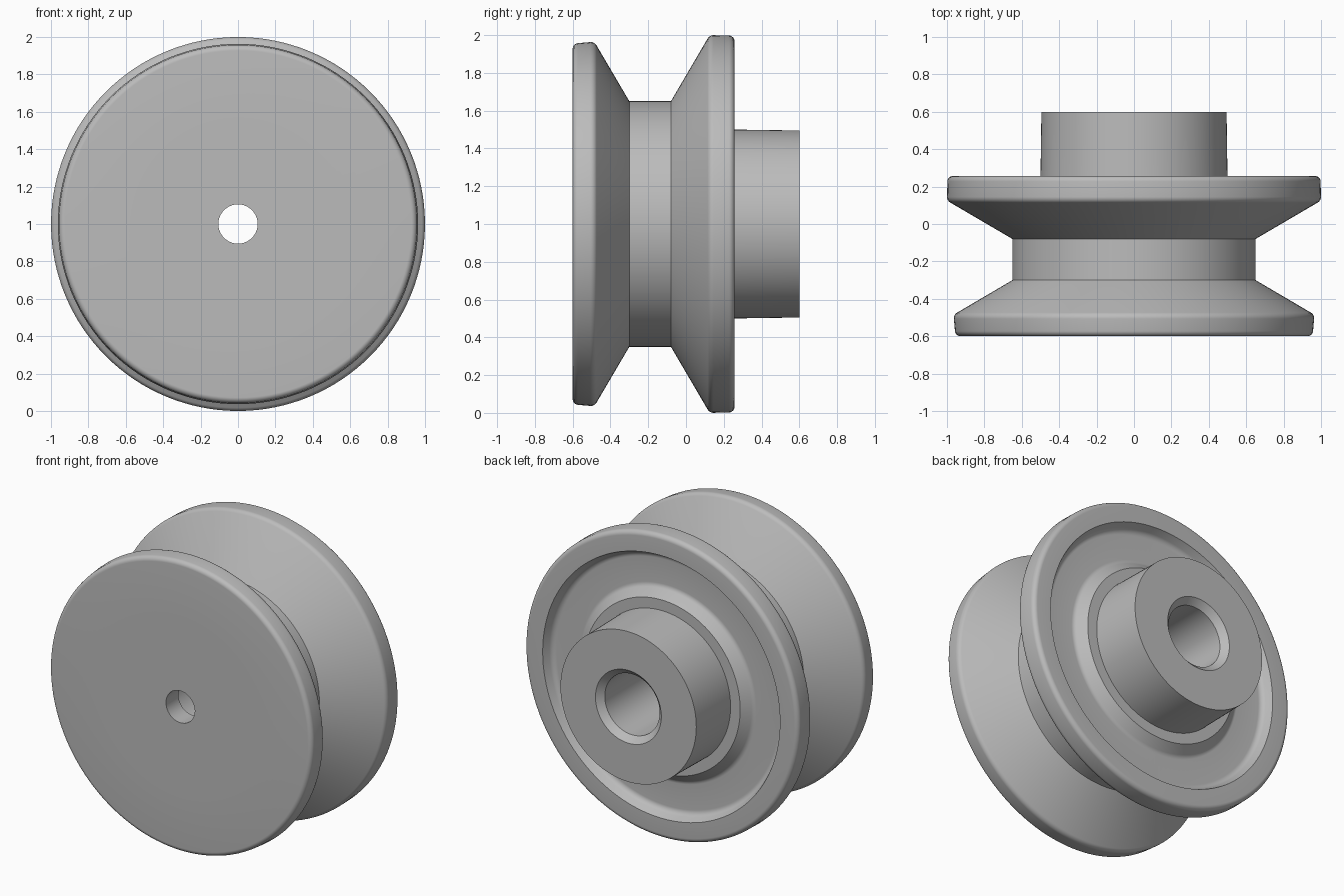
import bpy, bmesh, math
from mathutils import Matrix, Vector

cube = bpy.data.objects.get("Cube")
if cube:
    bpy.data.objects.remove(cube, do_unlink=True)

SEGMENTS = 128
AXIS_HEIGHT = 1.0

metal = bpy.data.materials.new("light grey")
metal.use_nodes = True
grey = (0.5, 0.5, 0.5, 1)
metal.diffuse_color = grey
metal.node_tree.nodes["Principled BSDF"].inputs["Base Color"].default_value = grey


def rounded(corners, steps=6):
    """Turn (radius, y, fillet) corners into a closed outline with round corners."""
    outline = []
    for i, (r, y, fillet) in enumerate(corners):
        p = Vector((r, y))
        if not fillet:
            outline.append(p)
            continue
        a = (Vector(corners[i - 1][:2]) - p).normalized()
        b = (Vector(corners[(i + 1) % len(corners)][:2]) - p).normalized()
        half = a.angle(b) / 2
        centre = p + (a + b).normalized() * fillet / math.sin(half)
        start = p + a * fillet / math.tan(half) - centre
        end = p + b * fillet / math.tan(half) - centre
        for k in range(steps + 1):
            t = k / steps
            outline.append(centre + start.lerp(end, t).normalized() * fillet)
    return outline


def lathe(name, corners):
    """Revolve a closed outline about the y axis."""
    bm = bmesh.new()
    rings = []
    outline = rounded(corners)
    for s in range(SEGMENTS):
        turn = Matrix.Rotation(math.tau * s / SEGMENTS, 3, 'Y')
        rings.append([bm.verts.new(turn @ Vector((0, p.y, p.x))) for p in outline])
    n = len(outline)
    for s in range(SEGMENTS):
        here, there = rings[s], rings[(s + 1) % SEGMENTS]
        for i in range(n):
            j = (i + 1) % n
            bm.faces.new((here[i], here[j], there[j], there[i]))
    bmesh.ops.recalc_face_normals(bm, faces=bm.faces)
    mesh = bpy.data.meshes.new(name)
    bm.to_mesh(mesh)
    bm.free()
    mesh.materials.append(metal)
    obj = bpy.data.objects.new(name, mesh)
    obj.location.z = AXIS_HEIGHT
    bpy.context.collection.objects.link(obj)
    bpy.ops.object.select_all(action='DESELECT')
    obj.select_set(True)
    bpy.context.view_layer.objects.active = obj
    bpy.ops.object.shade_smooth_by_angle(angle=math.radians(30))
    return obj


# Grooved wheel: front flange, V groove, back flange and dished back face
lathe("grooved_wheel", [
    (0.565, -0.6, 0),
    (0.955, -0.6, 0.03),
    (0.965, -0.485, 0.035),
    (0.65, -0.30, 0),
    (0.65, -0.08, 0),
    (1.0, 0.125, 0.035),
    (0.997, 0.257, 0.03),
    (0.865, 0.257, 0),
    (0.835, 0.19, 0.04),
    (0.63, 0.19, 0.04),
    (0.57, 0.25, 0),
    (0.565, 0.25, 0),
])

# Hub core: stepped bore, chamfered mouth and projecting boss
lathe("hub_core", [
    (0.105, -0.6, 0),
    (0.565, -0.6, 0),
    (0.565, 0.25, 0),
    (0.50, 0.25, 0),
    (0.495, 0.6, 0),
    (0.24, 0.6, 0),
    (0.20, 0.56, 0),
    (0.20, -0.47, 0),
    (0.105, -0.47, 0),
])
